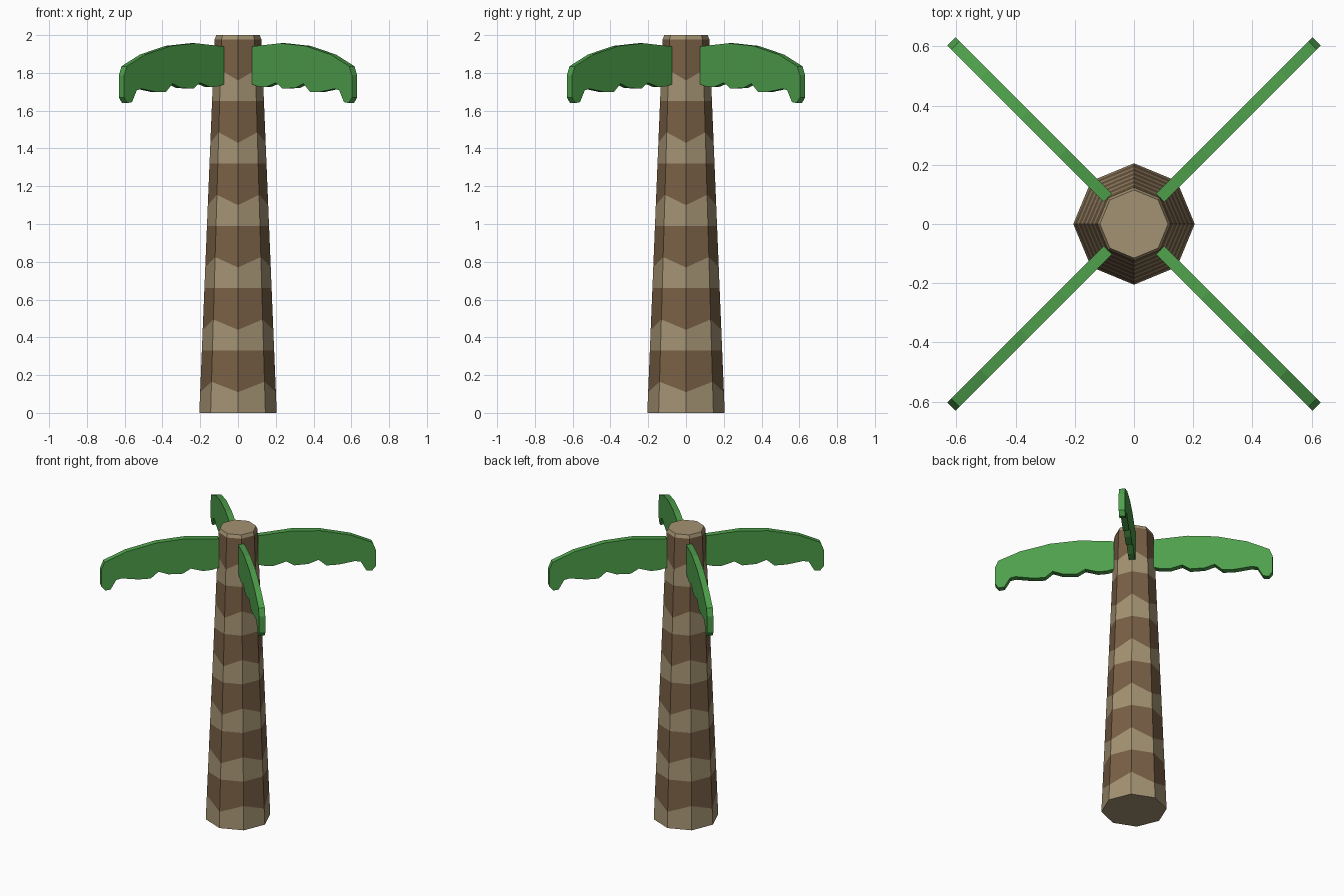
import bpy, bmesh
from math import cos, sin, pi

if "Cube" in bpy.data.objects:
    bpy.data.objects.remove(bpy.data.objects["Cube"])


def material(name, rgb):
    m = bpy.data.materials.new(name)
    m.diffuse_color = (*rgb, 1)
    m.use_nodes = True
    m.node_tree.nodes["Principled BSDF"].inputs["Base Color"].default_value = m.diffuse_color
    return m


bark_light = material("light bark", (0.37, 0.29, 0.17))
bark_dark = material("dark bark", (0.19, 0.115, 0.06))
leaf_green = material("leaf green", (0.075, 0.35, 0.07))


def finish(bm, name, mats):
    bmesh.ops.recalc_face_normals(bm, faces=bm.faces)
    mesh = bpy.data.meshes.new(name)
    bm.to_mesh(mesh)
    bm.free()
    for m in mats:
        mesh.materials.append(m)
    ob = bpy.data.objects.new(name, mesh)
    bpy.context.collection.objects.link(ob)
    return ob


# Trunk: tapered octagon, straight and zigzag rings alternate the bark colours
BAND = 0.33
SIDES = 8


def radius(z):
    return 0.205 - 0.041 * z


bm = bmesh.new()


def ring(heights, r=None):
    verts = []
    for i in range(SIDES):
        z = heights[i % 2]
        a = 2 * pi * i / SIDES
        rr = r or radius(z)
        verts.append(bm.verts.new((rr * cos(a), rr * sin(a), z)))
    return verts


rings = []
for k in range(6):
    z = k * BAND
    rings.append(ring((z, z)))
    rings.append(ring((z + 0.11, z + 0.165)))
rings.append(ring((1.977, 1.977)))
rings.append(ring((2.0, 2.0), 0.115))   # bevelled top rim
for n, (lo, hi) in enumerate(zip(rings, rings[1:])):
    for i in range(SIDES):
        j = (i + 1) % SIDES
        f = bm.faces.new((lo[i], lo[j], hi[j], hi[i]))
        f.material_index = n % 2
bm.faces.new(rings[0])
bm.faces.new(rings[-1])
finish(bm, "trunk", [bark_light, bark_dark])

# Leaf: flat scalloped profile (distance along each axis, height), given thickness
LEAF = [(0.088, 1.94), (0.24, 1.957), (0.37, 1.943), (0.505, 1.897),
        (0.603, 1.835), (0.617, 1.785), (0.617, 1.67), (0.592, 1.637),
        (0.555, 1.708), (0.525, 1.716), (0.45, 1.70), (0.395, 1.70),
        (0.36, 1.743), (0.315, 1.72), (0.25, 1.717), (0.215, 1.748),
        (0.16, 1.725), (0.12, 1.728), (0.088, 1.74)]
LEAF[7:9] = [(0.6, 1.64), (0.575, 1.645), (0.55, 1.708)]
HALF = 0.014   # half thickness, projected on each axis

for name, sx, sy in (("front_right_leaf", 1, -1), ("front_left_leaf", -1, -1),
                     ("back_right_leaf", 1, 1), ("back_left_leaf", -1, 1)):
    bm = bmesh.new()
    sides = [[bm.verts.new((sx * (d + t), sy * (d - t), z)) for d, z in LEAF]
             for t in (-HALF, HALF)]
    a, b = sides
    bm.faces.new(a)
    bm.faces.new(b[::-1])
    for i in range(len(LEAF)):
        j = (i + 1) % len(LEAF)
        bm.faces.new((a[i], b[i], b[j], a[j]))
    finish(bm, name, [leaf_green])
